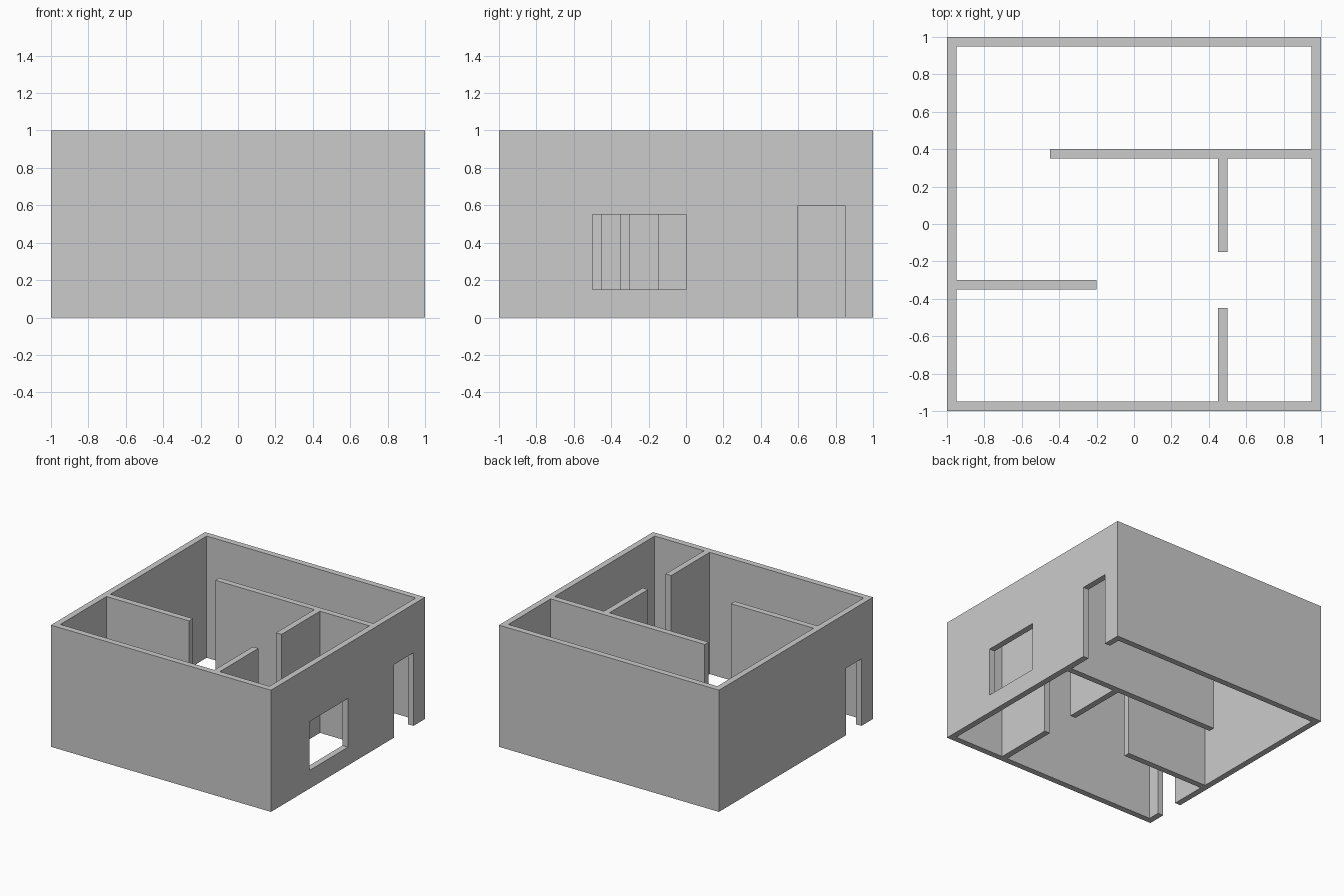
import bpy

if "Cube" in bpy.data.objects:
    bpy.data.objects.remove(bpy.data.objects["Cube"])


def box(name, x0, x1, y0, y1, z0=0.0, z1=1.0):
    """Axis-aligned box from its limits."""
    bpy.ops.mesh.primitive_cube_add(
        size=1, location=((x0 + x1) / 2, (y0 + y1) / 2, (z0 + z1) / 2))
    ob = bpy.context.object
    ob.name = name
    ob.scale = (x1 - x0, y1 - y0, z1 - z0)
    bpy.ops.object.transform_apply(location=True, rotation=False, scale=True)
    return ob


def boolean(target, tool, operation):
    """Apply a boolean and discard the tool object."""
    tool.hide_render = True
    mod = target.modifiers.new(operation.title(), 'BOOLEAN')
    mod.operation = operation
    mod.solver = 'EXACT'
    mod.object = tool
    bpy.context.view_layer.objects.active = target
    bpy.ops.object.modifier_apply(modifier=mod.name)
    bpy.data.objects.remove(tool, do_unlink=True)


# Outer walls: open-topped shell without a floor
house = box("house_walls", -1, 1, -1, 1)
boolean(house, box("room_space", -0.95, 0.95, -0.95, 0.95, -0.1, 1.1), 'DIFFERENCE')

# Partitions, T-shaped pair first, each sunk slightly into the wall it meets
partitions = [
    ("back_partition", -0.45, 0.97, 0.35, 0.40),
    ("right_partition_back", 0.45, 0.50, -0.15, 0.37),
    ("right_partition_front", 0.45, 0.50, -0.97, -0.45),
    ("left_partition", -0.97, -0.20, -0.35, -0.30),
]
for part in partitions:
    boolean(house, box(*part), 'UNION')

# Openings: right window, right door, left door
openings = [
    ("window_opening", 0.92, 1.1, -0.50, 0.00, 0.15, 0.55),
    ("right_door_opening", 0.92, 1.1, 0.60, 0.85, -0.1, 0.60),
    ("left_door_opening", -1.1, -0.92, -0.85, -0.65, -0.1, 0.55),
]
for opening in openings:
    boolean(house, box(*opening), 'DIFFERENCE')
